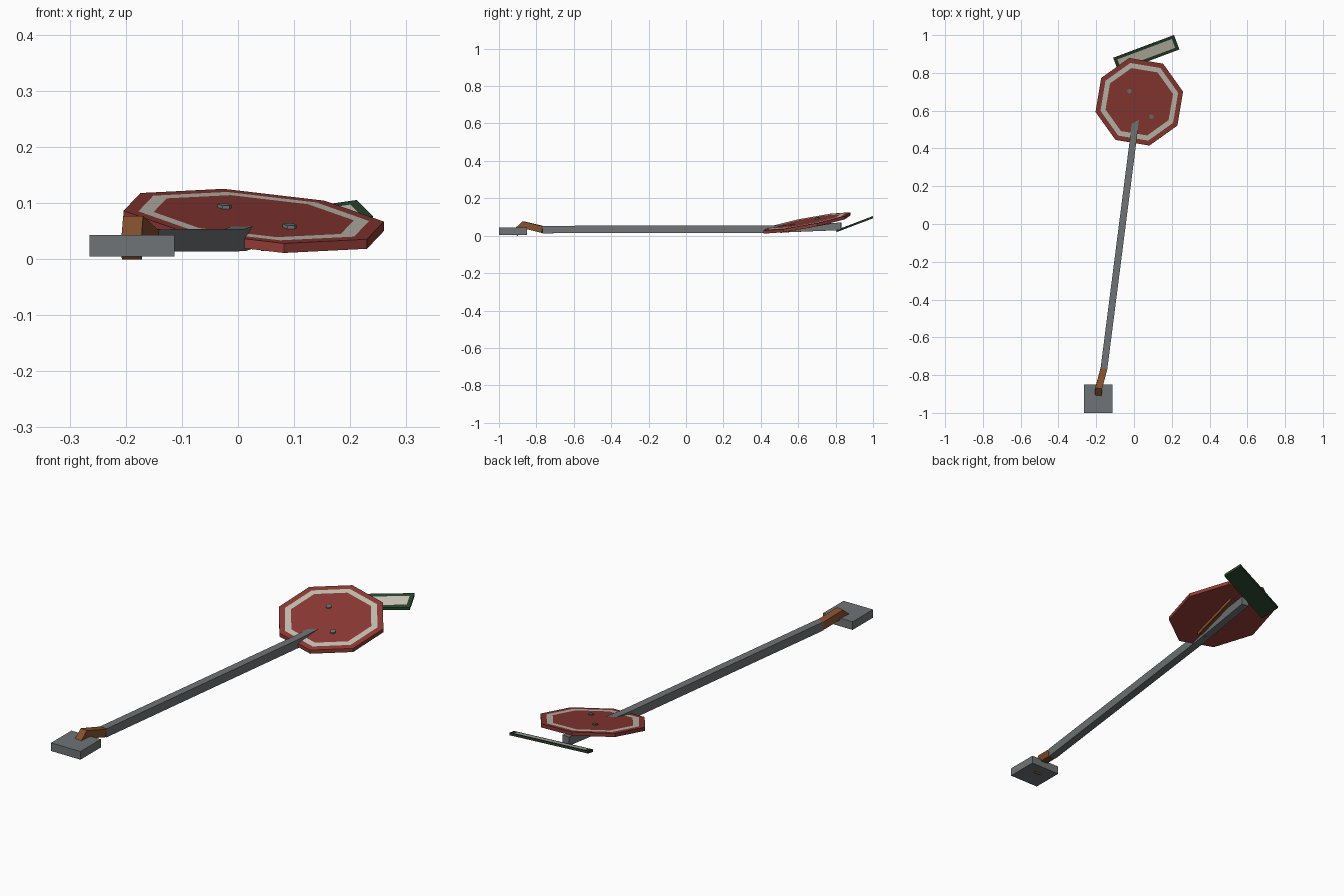
import bpy, bmesh, math
from mathutils import Vector

cube = bpy.data.objects.get("Cube")
if cube:
    bpy.data.objects.remove(cube)


def material(name, rgb):
    m = bpy.data.materials.new(name)
    m.use_nodes = True
    col = (*rgb, 1)
    m.diffuse_color = col
    m.node_tree.nodes["Principled BSDF"].inputs["Base Color"].default_value = col
    return m


STEEL = material("steel grey", (0.16, 0.175, 0.18))
RUST = material("rust brown", (0.24, 0.08, 0.028))
RED = material("sign red", (0.27, 0.042, 0.034))
CREAM = material("worn white", (0.58, 0.54, 0.46))
GREEN = material("dark green", (0.02, 0.055, 0.025))


def finish(name, bm, mats):
    bmesh.ops.recalc_face_normals(bm, faces=bm.faces)
    me = bpy.data.meshes.new(name)
    bm.to_mesh(me)
    bm.free()
    for m in mats:
        me.materials.append(m)
    ob = bpy.data.objects.new(name, me)
    bpy.context.collection.objects.link(ob)
    return ob


def bridge(bm, a, b, index=0):
    for i in range(len(a)):
        j = (i + 1) % len(a)
        bm.faces.new((a[i], a[j], b[j], b[i])).material_index = index


def sweep(name, path, profile, mat):
    """Extrude a profile (side, up) along a path with mitred bends."""
    pts = [Vector(p) for p in path]
    bm = bmesh.new()
    rings = []
    for i, p in enumerate(pts):
        before = (p - pts[max(i - 1, 0)]).normalized()
        after = (pts[min(i + 1, len(pts) - 1)] - p).normalized()
        t = (before + after).normalized()
        side = t.cross(Vector((0, 0, 1))).normalized()
        up = side.cross(t) / max(t.dot(before), t.dot(after))
        rings.append([bm.verts.new(p + side * u + up * v) for u, v in profile])
    for a, b in zip(rings, rings[1:]):
        bridge(bm, a, b)
    bm.faces.new(rings[0])
    bm.faces.new(rings[-1])
    return finish(name, bm, [mat])


def plate(name, outlines, height, thick, mats):
    """Tilted plate; nested outlines give coloured bands on its top."""
    bm = bmesh.new()
    tops = [[bm.verts.new((x, y, height(x, y))) for x, y in o] for o in outlines]
    base = [bm.verts.new((x, y, height(x, y) - thick)) for x, y in outlines[0]]
    bm.faces.new(base)
    bridge(bm, base, tops[0])
    for k, (a, b) in enumerate(zip(tops, tops[1:])):
        bridge(bm, a, b, k)
    bm.faces.new(tops[-1]).material_index = len(tops) - 1
    return finish(name, bm, mats)


def polygon(cx, cy, r, n, start):
    return [(cx + r * math.cos(start + math.tau * i / n),
             cy + r * math.sin(start + math.tau * i / n)) for i in range(n)]


def rect(w, h):
    return [(-w, -h), (w, -h), (w, h), (-w, h)]


# Concrete footing
plate("footing", [[(x - 0.189, y - 0.925) for x, y in rect(0.076, 0.075)]],
      lambda x, y: 0.043, 0.038, [STEEL])

# Rusted stub bent over out of the footing, then the fallen post
sweep("rusted_stub", [(-0.19, -0.915, 0.013), (-0.186, -0.865, 0.057),
                      (-0.159, -0.765, 0.033)], rect(0.018, 0.018), RUST)
sweep("post", [(-0.159, -0.765, 0.033), (-0.005, 0.44, 0.034),
               (0.04, 0.83, 0.05)], rect(0.018, 0.02), STEEL)


# Octagonal sign face, tilted
CX, CY = 0.028, 0.647


def sign_height(x, y):
    return 0.0765 - 0.0855 * (x - CX) + 0.19 * (y - CY)


turn = math.radians(13)
plate("octagon_sign", [polygon(CX, CY, r, 8, turn) for r in (0.238, 0.211, 0.183)],
      sign_height, 0.017, [RED, CREAM, RED])

# Two bolts on the sign
for label, x, y in (("upper", -0.024, 0.703), ("lower", 0.092, 0.568)):
    plate(label + "_bolt", [polygon(x, y, 0.013, 6, turn)],
          lambda x, y: sign_height(x, y) + 0.006, 0.01, [STEEL])

# Rusted open channel on the back of the sign
channel = [(-0.02, -0.009), (-0.014, -0.009), (-0.014, 0.004), (0.014, 0.004),
           (0.014, -0.009), (0.02, -0.009), (0.02, 0.009), (-0.02, 0.009)]
ends = [(0.027, 0.505), (0.06, 0.775)]
sweep("back_channel", [(x, y, sign_height(x, y) - 0.026) for x, y in ends],
      channel, RUST)

# Narrow street plate
angle = math.radians(20.5)


def street_outline(w, h):
    c, s = math.cos(angle), math.sin(angle)
    return [(0.065 + x * c - y * s, 0.902 + x * s + y * c) for x, y in rect(w, h)]


plate("street_plate", [street_outline(0.172, 0.041), street_outline(0.154, 0.025)],
      lambda x, y: 0.105 + 0.38 * (y - 1), 0.012, [GREEN, CREAM])
